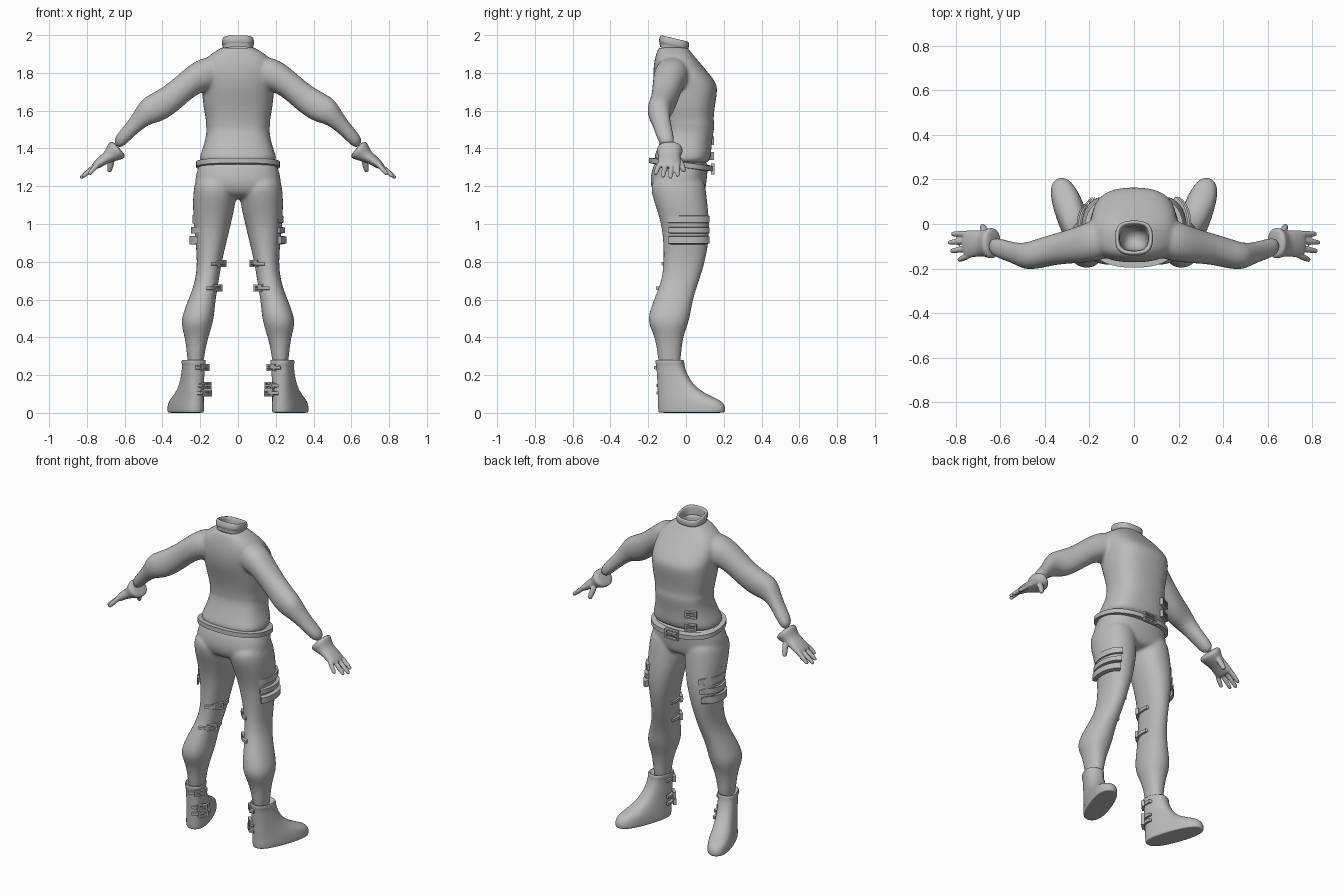
import bpy, bmesh
from math import cos, sin, pi, radians
from mathutils import Vector, Matrix

cube = bpy.data.objects.get("Cube")
if cube:
    bpy.data.objects.remove(cube)

GREY = (0.5, 0.5, 0.5, 1)
mat = bpy.data.materials.new("cloth_grey")
mat.use_nodes = True
mat.diffuse_color = GREY
bsdf = mat.node_tree.nodes["Principled BSDF"]
bsdf.inputs["Base Color"].default_value = GREY
bsdf.inputs["Roughness"].default_value = 0.7


def oval(a, p):
    """Point on a unit rounded square at angle a."""
    c, s = cos(a), sin(a)
    f = lambda v: (1 if v > 0 else -1) * abs(v) ** (2 / p)
    return f(c), f(s)


def loft(bm, rings, p=2.2, n=16, caps=True):
    """Skin a list of (centre, u axis, v axis) rings."""
    loops = []
    for c, u, v in rings:
        pts = [oval(2 * pi * i / n, p) for i in range(n)]
        loops.append([bm.verts.new(c + u * a + v * b) for a, b in pts])
    for r, q in zip(loops, loops[1:]):
        for i in range(n):
            j = (i + 1) % n
            bm.faces.new((r[i], r[j], q[j], q[i]))
    if caps:
        bm.faces.new(loops[0])
        bm.faces.new(loops[-1])


def level(z, x0, x1, y0, y1, tilt=0):
    """Ring lying flat at height z, optionally tipped down to the front."""
    h = (y1 - y0) / 2
    return (Vector(((x0 + x1) / 2, (y0 + y1) / 2, z)),
            Vector(((x1 - x0) / 2, 0, 0)), Vector((0, h, -tilt * h)))


def across(s, xt, zt, xb, zb, y0, y1):
    """Ring across an arm, from its top edge point to its bottom edge point."""
    t, b = Vector((s * xt, 0, zt)), Vector((s * xb, 0, zb))
    return ((t + b) / 2 + Vector((0, (y0 + y1) / 2, 0)),
            Vector((0, (y1 - y0) / 2, 0)), (t - b) / 2)


def digit(bm, a, b, r):
    """Tapered finger from a to b."""
    a, b = Vector(a), Vector(b)
    d = (b - a).normalized()
    u = d.cross(Vector((0, 1, 0))).normalized()
    v = d.cross(u)
    loft(bm, [(a.lerp(b, t), u * r * k, v * r * k)
              for t, k in ((0, 1.1), (0.5, 1.1), (0.9, 0.9), (1, 0.6))], n=8)


def band(bm, cx, cy, rx, ry, z, h, t, a0, a1, tilt=0, p=2.2, n=20):
    """Curved strap hugging an oval, between two angles in degrees."""
    rows = []
    for i in range(n + 1):
        c, s = oval(radians(a0 + (a1 - a0) * i / n), p)
        row = []
        for k, dz in ((-t, -h), (t, -h * 0.8), (t, h * 0.8), (-t, h)):
            y = cy + (ry + k) * s
            row.append(bm.verts.new((cx + (rx + k) * c, y, z + dz / 2 - tilt * (y - cy))))
        rows.append(row)
    for r, q in zip(rows, rows[1:]):
        for i in range(4):
            j = (i + 1) % 4
            bm.faces.new((r[i], r[j], q[j], q[i]))
    bm.faces.new(rows[0])
    bm.faces.new(rows[-1])


def box(bm, m, loc, size):
    bmesh.ops.create_cube(bm, size=1, matrix=m @ Matrix.Translation(loc) @ Matrix.Diagonal((*size, 1)))


def buckle(bm, x, y, z, turn, w=0.06, h=0.035):
    """Rectangular frame with a prong; faces local +y before turning."""
    m = Matrix.Translation((x, y, z)) @ Matrix.Rotation(radians(turn), 4, 'Z')
    for s in (-1, 1):
        box(bm, m, (0, 0, s * h / 2), (w, 0.018, 0.009))
        box(bm, m, (s * w / 2, 0, 0), (0.009, 0.018, h + 0.009))
    box(bm, m, (0, 0.004, 0), (w, 0.012, 0.008))


def finish(name, bm, subdiv=0, voxel=0, smooth=0):
    bmesh.ops.recalc_face_normals(bm, faces=bm.faces)
    me = bpy.data.meshes.new(name)
    bm.to_mesh(me)
    bm.free()
    me.materials.append(mat)
    ob = bpy.data.objects.new(name, me)
    bpy.context.collection.objects.link(ob)
    if subdiv:
        ob.modifiers.new("Subdivision", 'SUBSURF').levels = subdiv
        ob.modifiers[-1].render_levels = subdiv
    if voxel:
        rm = ob.modifiers.new("Remesh", 'REMESH')
        rm.mode, rm.voxel_size, rm.use_smooth_shade = 'VOXEL', voxel, True
    if smooth:
        sm = ob.modifiers.new("Smooth", 'SMOOTH')
        sm.factor, sm.iterations = 0.5, smooth
    if subdiv:
        me.shade_smooth()
    else:
        for o in bpy.context.selected_objects:
            o.select_set(False)
        ob.select_set(True)
        bpy.context.view_layer.objects.active = ob
        bpy.ops.object.shade_smooth_by_angle(angle=radians(35))
    return ob


# Shirt: torso with an open neck, and two sleeves
bm = bmesh.new()
TORSO = [(1.31, .2, -.165, .12), (1.355, .205, -.17, .13), (1.37, .2, -.165, .135),
         (1.43, .178, -.14, .137), (1.5, .166, -.118, .15), (1.53, .174, -.122, .152),
         (1.55, .17, -.122, .146), (1.62, .186, -.135, .153), (1.7, .192, -.16, .168),
         (1.745, .195, -.17, .165), (1.8, .2, -.176, .12), (1.86, .19, -.17, .07), (1.905, .14, -.158, .03),
         (1.935, .085, -.145, .01), (1.945, .066, -.128, -.008),
         (1.87, .062, -.125, -.01), (1.75, .05, -.11, -.02)]
loft(bm, [level(z, -w, w, a, b) for z, w, a, b in TORSO], p=2.6, n=20)
ARM = [(.08, 1.89, .08, 1.73, -.15, .02), (.2, 1.885, .185, 1.70, -.172, .02),
       (.285, 1.82, .24, 1.67, -.178, -.015), (.38, 1.735, .32, 1.595, -.183, -.04),
       (.46, 1.69, .40, 1.54, -.203, -.065), (.515, 1.66, .465, 1.53, -.207, -.085),
       (.548, 1.595, .52, 1.49, -.182, -.083), (.605, 1.515, .565, 1.45, -.163, -.068),
       (.67, 1.445, .63, 1.385, -.138, -.055)]
for s in (1, -1):
    loft(bm, [across(s, *r) for r in ARM])
finish("shirt", bm, 2, 0.01, 4)

# Rolled collar, tipped to the front
bm = bmesh.new()
COLLAR = [(1.92, .08, -.14, .008), (1.942, .079, -.14, .008), (1.948, .088, -.146, .016),
          (1.976, .086, -.14, .018), (1.984, .08, -.133, .012), (1.982, .068, -.122, 0),
          (1.93, .064, -.12, -.005)]
loft(bm, [level(z, -w, w, a, b, .24) for z, w, a, b in COLLAR], p=2.8, caps=False)
finish("collar", bm, 2)

# Trousers: seat and two legs
bm = bmesh.new()
SEAT = [(1.345, .195, -.16, .118), (1.3, .214, -.178, .118), (1.24, .23, -.192, .112),
        (1.18, .232, -.185, .105), (1.13, .2, -.14, .085)]
loft(bm, [level(z, -w, w, a, b) for z, w, a, b in SEAT], p=2.4, n=20)
LEG = [(1.26, .03, .22, -.17, .09), (1.19, .004, .238, -.195, .108), (1.1, .012, .242, -.165, .117),
       (1.0, .036, .236, -.132, .127), (.9, .06, .226, -.122, .122), (.8, .085, .217, -.12, .103),
       (.7, .1, .226, -.13, .072), (.6, .118, .263, -.172, .036), (.49, .126, .31, -.213, .022),
       (.42, .15, .287, -.172, -.01), (.33, .175, .272, -.152, -.024), (.22, .185, .265, -.145, -.03)]
for s in (1, -1):
    loft(bm, [level(z, s * a, s * b, c, d) for z, a, b, c, d in LEG])
finish("trousers", bm, 2, 0.01, 4)

# Belt with its buckle, and two shirt clasps
bm = bmesh.new()
band(bm, 0, -.027, .208, .155, 1.315, .034, .014, 0, 360, .13, 2.4, 48)
finish("belt", bm)
bm = bmesh.new()
buckle(bm, 0, .142, 1.292, 0, .08, .05)
buckle(bm, -.12, .125, 1.36, 25)
buckle(bm, -.12, .125, 1.44, 25)
finish("belt_buckles", bm)

for s, side in ((1, "left"), (-1, "right")):
    # Glove: flared cuff, palm, fingers and thumb
    bm = bmesh.new()
    HAND = [(.65, 1.43, .615, 1.385, -.135, -.04), (.678, 1.44, .592, 1.358, -.157, -.015),
            (.688, 1.425, .605, 1.345, -.157, -.015), (.703, 1.385, .64, 1.335, -.145, -.03),
            (.728, 1.365, .68, 1.325, -.147, -.028), (.768, 1.325, .725, 1.3, -.155, -.025),
            (.778, 1.305, .745, 1.29, -.15, -.03)]
    loft(bm, [across(s, *r) for r in HAND])
    for y0, y1, x, z in ((-.138, -.163, .79, 1.262), (-.108, -.122, .825, 1.248),
                         (-.075, -.083, .836, 1.242), (-.044, -.045, .82, 1.252)):
        digit(bm, (s * .735, y0, 1.325), (s * x, y1, z), .014)
    digit(bm, (s * .665, -.045, 1.36), (s * .682, -.008, 1.275), .017)
    finish(side + "_glove", bm, 1, 0.005, 2)

    # Boot turned outwards, with a lip at the top and a flat sole
    bm = bmesh.new()
    BOOT = [(.26, .045, -.06, .055), (.28, .052, -.068, .065), (.282, .06, -.078, .075),
            (.262, .06, -.078, .078), (.25, .055, -.074, .078), (.19, .055, -.07, .1),
            (.13, .058, -.068, .15), (.09, .063, -.068, .225), (.065, .067, -.068, .292),
            (.035, .07, -.068, .312), (.012, .07, -.066, .312), (.002, .068, -.064, .308),
            (0, .058, -.05, .295)]
    loft(bm, [level(z, -w, w, a, b) for z, w, a, b in BOOT], p=2.5)
    place = Matrix.Translation((s * .235, -.085, 0)) @ Matrix.Rotation(radians(-20 * s), 4, 'Z')
    bm.transform(place)
    finish(side + "_boot", bm, 2)

    # Straps on the outer thigh
    bm = bmesh.new()
    for z, h in ((1.025, .045), (.967, .035), (.915, .045)):
        cx = .137 + (z - .97) * -.15
        band(bm, s * cx, 0, s * .1, .126, z, h, .012, -42, 62)
    finish(side + "_thigh_straps", bm)

    # Knee and boot straps with buckles on the inner back
    bm = bmesh.new()
    for cx, cy, rx, ry, z in ((.15, -.01, .068, .112, .79), (.174, -.045, .07, .105, .66),
                              (.232, -.085, .058, .078, .24), (.222, -.075, .058, .074, .145),
                              (.222, -.07, .062, .078, .105)):
        band(bm, s * cx, cy, s * rx, ry, z, .02, .008, 165, 265, n=10)
        a = radians(212)
        buckle(bm, s * (cx + (rx + .006) * cos(a)), cy + (ry + .006) * sin(a), z, s * 135, .05, .028)
    finish(side + "_leg_buckles", bm)
